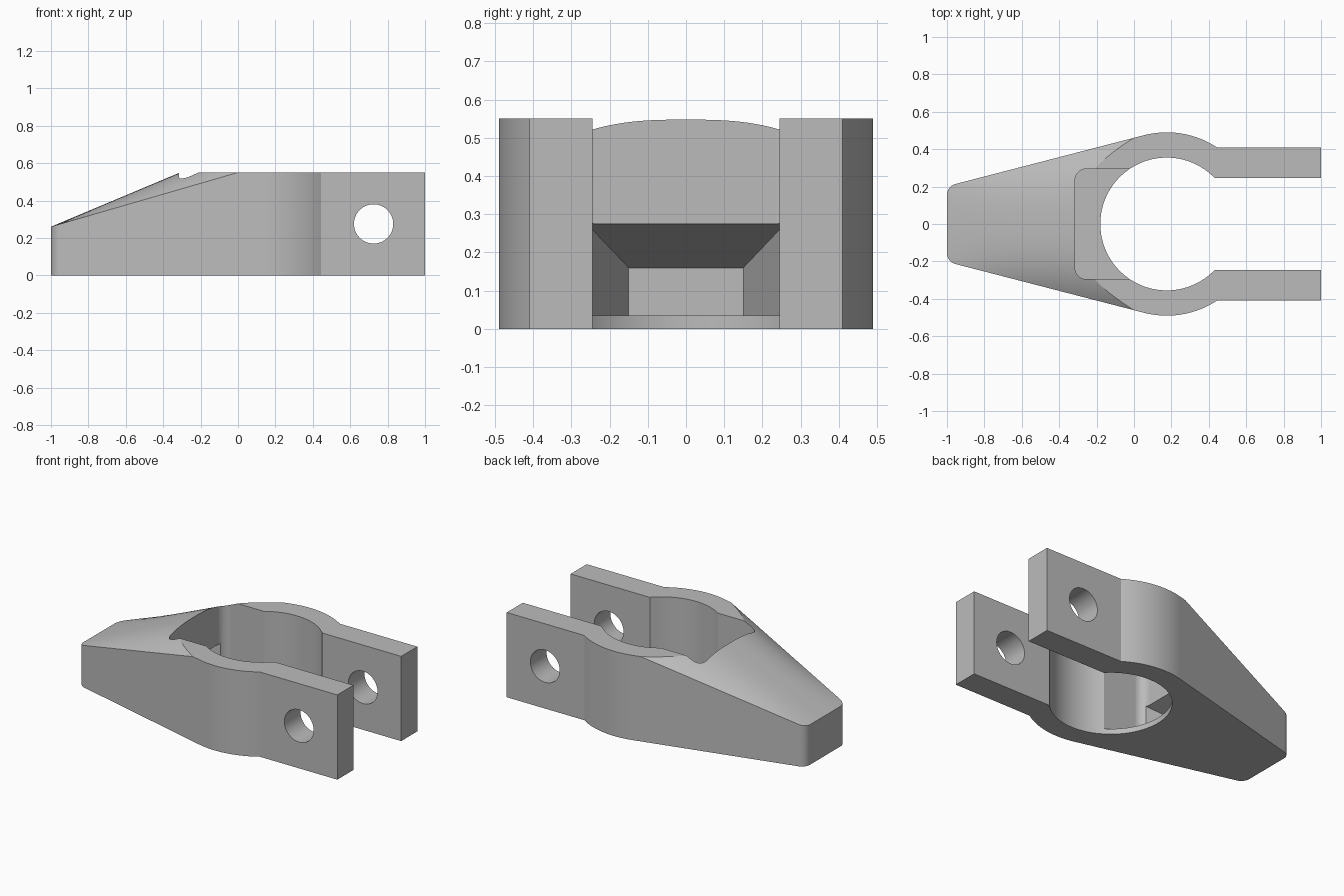
import bpy, bmesh, math
from math import sin, cos, radians, degrees, asin
from mathutils import Matrix

if "Cube" in bpy.data.objects:
    bpy.data.objects.remove(bpy.data.objects["Cube"], do_unlink=True)

HEIGHT = 0.55
RING_X, RING_R, BORE_R = 0.175, 0.49, 0.355
ARM_IN, ARM_OUT = 0.245, 0.41
FLOOR = 0.035
TAPER = 104.5          # direction of the tapered side's normal, in degrees


def arc(cx, cy, r, start, end, n):
    angles = [radians(start + (end - start) * i / n) for i in range(n + 1)]
    return [(cx + r * cos(a), cy + r * sin(a)) for a in angles]


def make_object(name, bm):
    bmesh.ops.recalc_face_normals(bm, faces=bm.faces)
    mesh = bpy.data.meshes.new(name)
    bm.to_mesh(mesh)
    bm.free()
    ob = bpy.data.objects.new(name, mesh)
    bpy.context.collection.objects.link(ob)
    return ob


def loft(name, rings):
    """Closed solid through a list of equal-length rings."""
    bm = bmesh.new()
    rows = [[bm.verts.new(p) for p in ring] for ring in rings]
    n = len(rows[0])
    for a, b in zip(rows, rows[1:]):
        for i in range(n):
            j = (i + 1) % n
            bm.faces.new((a[i], a[j], b[j], b[i]))
    bm.faces.new(rows[0])
    bm.faces.new(rows[-1])
    return make_object(name, bm)


def prism(name, outline, z0, z1):
    return loft(name, [[(x, y, z) for x, y in outline] for z in (z0, z1)])


def mirrored(half):
    return half + [(x, -y) for x, y in reversed(half)]


def box_outline(x0, x1, y):
    return [(x0, y), (x1, y), (x1, -y), (x0, -y)]


# Body: rounded nose, tapered sides, ring and arms in one outline
nx, ny = cos(radians(TAPER)), sin(radians(TAPER))
nose_r = 0.06
nose_y = (RING_X * nx + RING_R - nose_r - nx * (nose_r - 1)) / ny
half = arc(nose_r - 1, nose_y, nose_r, 180, TAPER, 12)
half += arc(RING_X, 0, RING_R, TAPER, degrees(asin(ARM_OUT / RING_R)), 24)
half += [(1, ARM_OUT)]
body = prism("clamp_body", mirrored(half), 0, HEIGHT)

# Crowned slope that removes the top of the nose
side_slope = -nx / ny
nose_half = (RING_R + RING_X * nx + nx) / ny


def slope_ring(t):
    ring = []
    for i in range(49):
        u = 1.05 * (i / 24 - 1)
        z = 0.26 + t * (0.42 - 0.13 * abs(u) ** 2.8)
        ring.append((t - 1, u * (nose_half + side_slope * t), z))
    return ring + [(t - 1, 0.9, 1), (t - 1, -0.9, 1)]


slope_cut = loft("slope_cutter", [slope_ring(-0.1 + 1.15 * i / 10) for i in range(11)])

# Bore, slot between the arms, and rounded pocket
bore_cut = prism("bore_cutter", arc(RING_X, 0, BORE_R, 0, 360, 96)[:-1], -0.2, 1)
slot_cut = prism("slot_cutter", box_outline(0.3, 1.2, ARM_IN), -0.3, 1.1)
pocket_half = arc(-0.255, 0.235, 0.06, 180, 90, 10) + [(0.1, 0.295)]
pocket_cut = prism("pocket_cutter", mirrored(pocket_half), FLOOR, 1.2)


# Tapered hollow running from the pocket into the nose
def hollow_ring(x):
    d = x + 0.72
    y, z = 0.15 + 0.27 * d, 0.16 + 0.284 * d
    return [(x, y, FLOOR), (x, y, z), (x, -y, z), (x, -y, FLOOR)]


hollow_cut = loft("hollow_cutter", [hollow_ring(-0.72), hollow_ring(-0.28)])

# Pin hole through both arms
bm = bmesh.new()
bmesh.ops.create_cone(bm, cap_ends=True, segments=64, radius1=0.105, radius2=0.105,
                      depth=1.4, matrix=Matrix.Translation((0.725, 0, 0.275))
                      @ Matrix.Rotation(radians(90), 4, 'X'))
pin_cut = make_object("pin_cutter", bm)

# Carve the body, then discard the cutters
cutters = [slope_cut, bore_cut, slot_cut, pocket_cut, hollow_cut, pin_cut]
for c in cutters:
    c.hide_render = True
    mod = body.modifiers.new(c.name, 'BOOLEAN')
    mod.operation = 'DIFFERENCE'
    mod.solver = 'EXACT'
    mod.object = c
depsgraph = bpy.context.evaluated_depsgraph_get()
carved = bpy.data.meshes.new_from_object(body.evaluated_get(depsgraph))
body.modifiers.clear()
body.data = carved
for c in cutters:
    bpy.data.objects.remove(c, do_unlink=True)

# Plain grey finish
grey = bpy.data.materials.new("plain_grey")
grey.use_nodes = True
colour = (0.5, 0.5, 0.5, 1)
grey.diffuse_color = colour
grey.node_tree.nodes["Principled BSDF"].inputs["Base Color"].default_value = colour
body.data.materials.clear()
body.data.materials.append(grey)

# Smooth curves, crisp edges
for ob in bpy.context.selected_objects:
    ob.select_set(False)
body.select_set(True)
bpy.context.view_layer.objects.active = body
bpy.ops.object.shade_smooth_by_angle(angle=radians(12))
weighted = body.modifiers.new("even_normals", 'WEIGHTED_NORMAL')
weighted.keep_sharp = True
